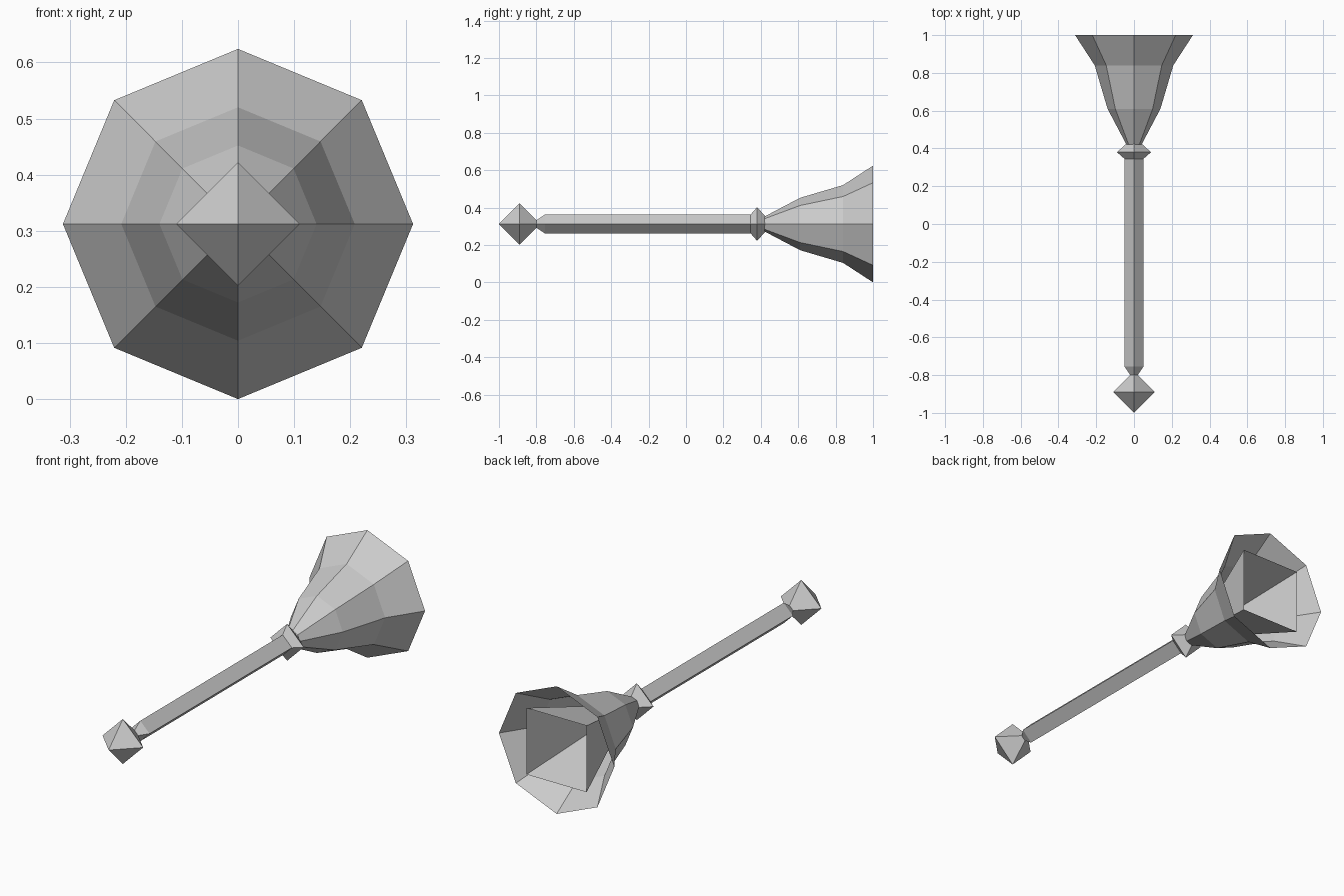
import bpy, bmesh, math

if "Cube" in bpy.data.objects:
    bpy.data.objects.remove(bpy.data.objects["Cube"])

AXIS_Z = 0.312  # height of the long axis above the ground

grey = bpy.data.materials.new("plain grey")
grey.diffuse_color = (0.6, 0.6, 0.6, 1)
grey.use_nodes = True
grey.node_tree.nodes["Principled BSDF"].inputs["Base Color"].default_value = grey.diffuse_color


def lathe(name, profile, sides, turn=0.0, cap_start=False):
    """Facetted solid around the y axis; profile is (y, radius), radius 0 makes a point."""
    bm = bmesh.new()
    rings = []
    for y, r in profile:
        if r == 0:
            rings.append([bm.verts.new((0, y, AXIS_Z))] * sides)
        else:
            angles = [turn + 2 * math.pi * i / sides for i in range(sides)]
            rings.append([bm.verts.new((r * math.cos(a), y, AXIS_Z + r * math.sin(a)))
                          for a in angles])
    for a, b in zip(rings, rings[1:]):
        for i in range(sides):
            j = (i + 1) % sides
            corners = list(dict.fromkeys((a[i], b[i], b[j], a[j])))
            bm.faces.new(corners)
    if cap_start:
        bm.faces.new(rings[0])
    bmesh.ops.recalc_face_normals(bm, faces=bm.faces)
    mesh = bpy.data.meshes.new(name)
    bm.to_mesh(mesh)
    bm.free()
    mesh.materials.append(grey)
    obj = bpy.data.objects.new(name, mesh)
    bpy.context.collection.objects.link(obj)
    return obj


# Diamond knob on the front end
lathe("end_knob", [(-1.0, 0), (-0.89, 0.11), (-0.78, 0)], 4)

# Square handle with tapered tip, flaring into the collar
lathe("handle", [(-0.80, 0.02), (-0.755, 0.05), (0.345, 0.05),
                 (0.38, 0.09), (0.43, 0.035)], 4, cap_start=True)

# Open eight-sided bell
lathe("bell", [(0.42, 0.04), (0.61, 0.14), (0.84, 0.208), (1.0, 0.312)], 8)

# Open square funnel inside the bell
lathe("inner_funnel", [(0.42, 0), (1.0, 0.23)], 4, turn=math.pi / 4)
